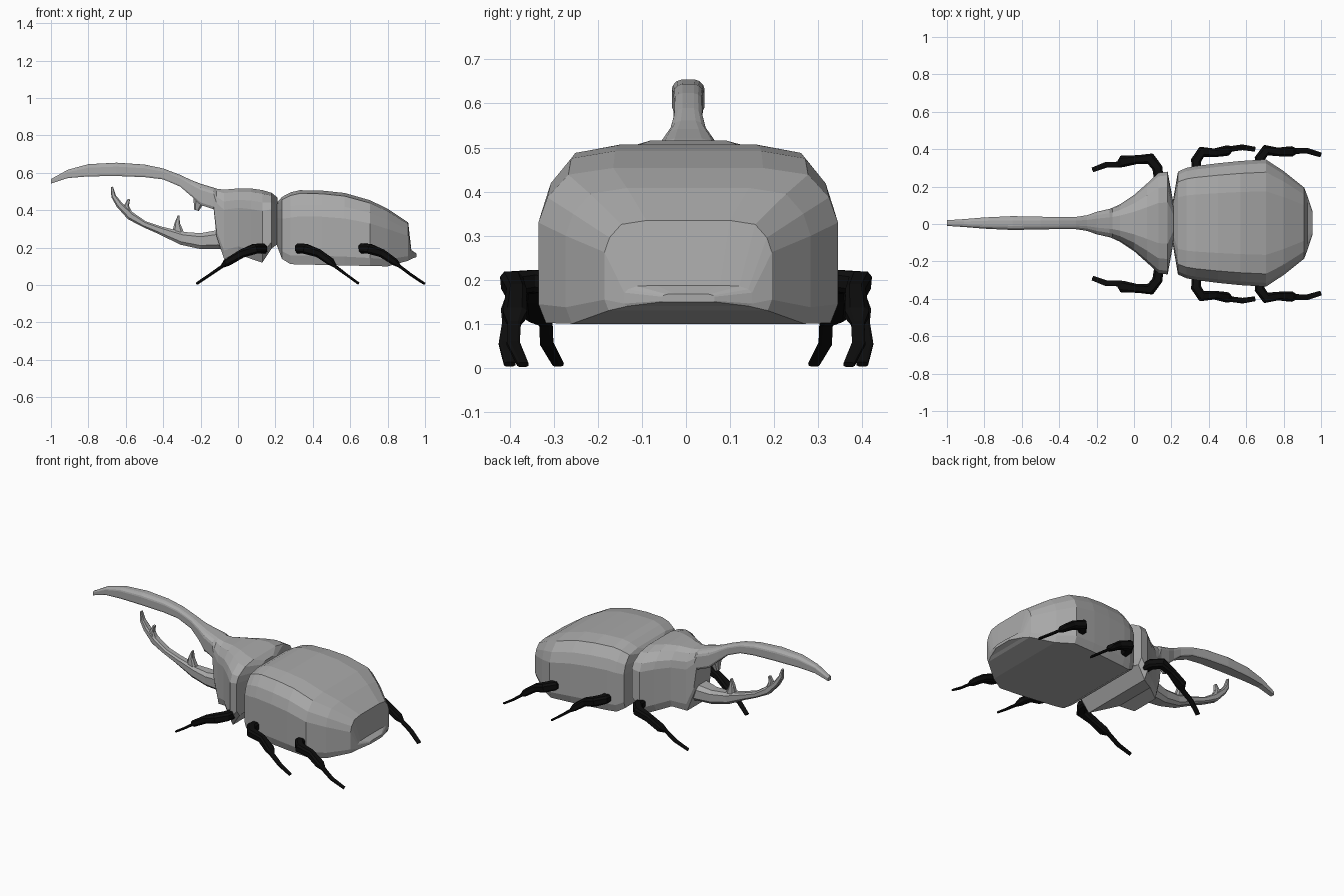
import bpy, bmesh
from mathutils import Vector

def material(name, v):
    m = bpy.data.materials.new(name)
    m.diffuse_color = (v, v, v, 1)
    return m

SHELL = material("shell grey", 0.40)
LEG = material("leg black", 0.004)
BODY_Y = 0.005

def loft(name, rings, mat):
    """Skin a list of equal-length rings of points, capped at both ends."""
    bm = bmesh.new()
    vs = [[bm.verts.new(p) for p in r] for r in rings]
    n = len(vs[0])
    for a, b in zip(vs, vs[1:]):
        for i in range(n):
            j = (i + 1) % n
            bm.faces.new((a[i], a[j], b[j], b[i]))
    bm.faces.new(vs[0])
    bm.faces.new(vs[-1])
    bmesh.ops.recalc_face_normals(bm, faces=bm.faces)
    me = bpy.data.meshes.new(name)
    bm.to_mesh(me)
    bm.free()
    me.materials.append(mat)
    ob = bpy.data.objects.new(name, me)
    bpy.context.collection.objects.link(ob)
    return ob

# Half cross-section of the shell: (fraction of half width, fraction of height)
HALF = [(0.5, 0.988), (0.8, 0.945), (0.94, 0.8), (1, 0.64), (1, 0.12), (0.95, 0)]

def shell(name, stations, half=HALF):
    """Stations are (x, half width, top z, bottom z)."""
    rings = []
    for x, w, t, b in stations:
        h = t - b
        right = [(x, BODY_Y + u * w, b + v * h) for u, v in half]
        left = [(x, BODY_Y - u * w, b + v * h) for u, v in reversed(half)]
        rings.append(right + left)
    return loft(name, rings, SHELL)

def limb(name, path, mat, sign=1, side=None, offset=0.0):
    """Path points are (x, y, z, width, thickness); eight-sided tube."""
    pts = [Vector((p[0], p[1] * sign + offset, p[2])) for p in path]
    rings = []
    for i, p in enumerate(pts):
        t = (pts[min(i + 1, len(pts) - 1)] - pts[max(i - 1, 0)]).normalized()
        s = side or t.cross(Vector((0, 0, 1))).normalized()
        up = s.cross(t).normalized()
        w, h = path[i][3] / 2, path[i][4] / 2
        prof = [(1, .55), (.6, 1), (-.6, 1), (-1, .55), (-1, -.55), (-.6, -1), (.6, -1), (1, -.55)]
        rings.append([p + s * (a * w) + up * (b * h) for a, b in prof])
    return loft(name, rings, mat)

# Abdomen with wing cases
shell("abdomen", [
    (0.205, 0.10, 0.44, 0.22), (0.235, 0.275, 0.475, 0.14), (0.28, 0.295, 0.50, 0.112),
    (0.33, 0.305, 0.512, 0.11), (0.45, 0.32, 0.51, 0.108), (0.57, 0.332, 0.497, 0.105),
    (0.705, 0.34, 0.458, 0.102), (0.80, 0.278, 0.412, 0.10), (0.91, 0.19, 0.337, 0.13),
    (0.927, 0.145, 0.188, 0.14), (0.955, 0.06, 0.168, 0.15)])

# Thorax flowing forward into the long upper horn
shell("thorax_and_upper_horn", [
    (-1.0, 0.015, 0.567, 0.543), (-0.91, 0.021, 0.617, 0.572), (-0.80, 0.030, 0.647, 0.581),
    (-0.65, 0.037, 0.655, 0.583), (-0.50, 0.034, 0.645, 0.577), (-0.40, 0.032, 0.624, 0.565),
    (-0.31, 0.033, 0.590, 0.527), (-0.25, 0.042, 0.562, 0.475), (-0.20, 0.060, 0.543, 0.428),
    (-0.13, 0.076, 0.522, 0.405), (-0.115, 0.082, 0.518, 0.26), (-0.075, 0.10, 0.514, 0.14),
    (0.0, 0.15, 0.52, 0.165), (0.07, 0.212, 0.52, 0.14), (0.13, 0.268, 0.512, 0.12),
    (0.18, 0.275, 0.496, 0.195), (0.212, 0.10, 0.47, 0.22)],
    [(0.4, 0.99), (0.7, 0.94), (0.93, 0.82), (1, 0.7), (1, 0.12), (0.9, 0)])

# Head with the lower horn curving up
Y = Vector((0, 1, 0))
limb("head_and_lower_horn", [
    (0.0, 0, 0.25, 0.17, 0.14), (-0.11, 0, 0.243, 0.13, 0.10), (-0.20, 0, 0.235, 0.09, 0.085),
    (-0.30, 0, 0.250, 0.06, 0.070), (-0.42, 0, 0.294, 0.05, 0.042), (-0.50, 0, 0.325, 0.05, 0.034),
    (-0.575, 0, 0.370, 0.05, 0.045), (-0.635, 0, 0.430, 0.045, 0.035), (-0.665, 0, 0.475, 0.035, 0.026),
    (-0.674, 0, 0.525, 0.02, 0.012)], SHELL, side=Y, offset=BODY_Y)

# Teeth on both horns
for name, path in {
    "lower_horn_tooth": [(-0.32, 0, 0.27, 0.045, 0.07), (-0.325, 0, 0.33, 0.035, 0.03), (-0.318, 0, 0.372, 0.02, 0.008)],
    "lower_horn_tip_tooth": [(-0.59, 0, 0.385, 0.045, 0.05), (-0.596, 0, 0.425, 0.035, 0.026), (-0.583, 0, 0.46, 0.02, 0.012)],
    "upper_horn_tooth": [(-0.205, 0, 0.46, 0.06, 0.07), (-0.222, 0, 0.40, 0.03, 0.025)],
}.items():
    limb(name, path, SHELL, side=Y, offset=BODY_Y)

# Legs: hip, knee, shin, ankle and foot, repeated on both sides
LEGS = {
    "front_leg": [(0.135, 0.22, 0.19, 0.05, 0.05), (0.125, 0.30, 0.197, 0.055, 0.05),
                  (0.088, 0.348, 0.193, 0.06, 0.052), (0.02, 0.345, 0.168, 0.045, 0.045),
                  (-0.06, 0.335, 0.12, 0.062, 0.038), (-0.085, 0.318, 0.10, 0.03, 0.016),
                  (-0.15, 0.316, 0.055, 0.03, 0.014), (-0.22, 0.29, 0.008, 0.026, 0.012)],
    "middle_leg": [(0.335, 0.27, 0.19, 0.05, 0.05), (0.332, 0.34, 0.197, 0.055, 0.05),
                   (0.362, 0.386, 0.193, 0.055, 0.052), (0.43, 0.380, 0.170, 0.045, 0.045),
                   (0.495, 0.392, 0.125, 0.055, 0.038), (0.52, 0.402, 0.10, 0.03, 0.016),
                   (0.58, 0.410, 0.055, 0.03, 0.014), (0.645, 0.400, 0.008, 0.026, 0.012)],
    "hind_leg": [(0.675, 0.29, 0.19, 0.05, 0.05), (0.672, 0.35, 0.197, 0.055, 0.05),
                 (0.705, 0.395, 0.193, 0.055, 0.052), (0.77, 0.385, 0.170, 0.045, 0.045),
                 (0.84, 0.388, 0.122, 0.055, 0.038), (0.865, 0.390, 0.10, 0.03, 0.016),
                 (0.925, 0.392, 0.055, 0.03, 0.014), (0.997, 0.370, 0.007, 0.026, 0.012)],
}
for name, path in LEGS.items():
    for label, sign in (("left", 1), ("right", -1)):
        limb(f"{name}_{label}", path, LEG, sign)
